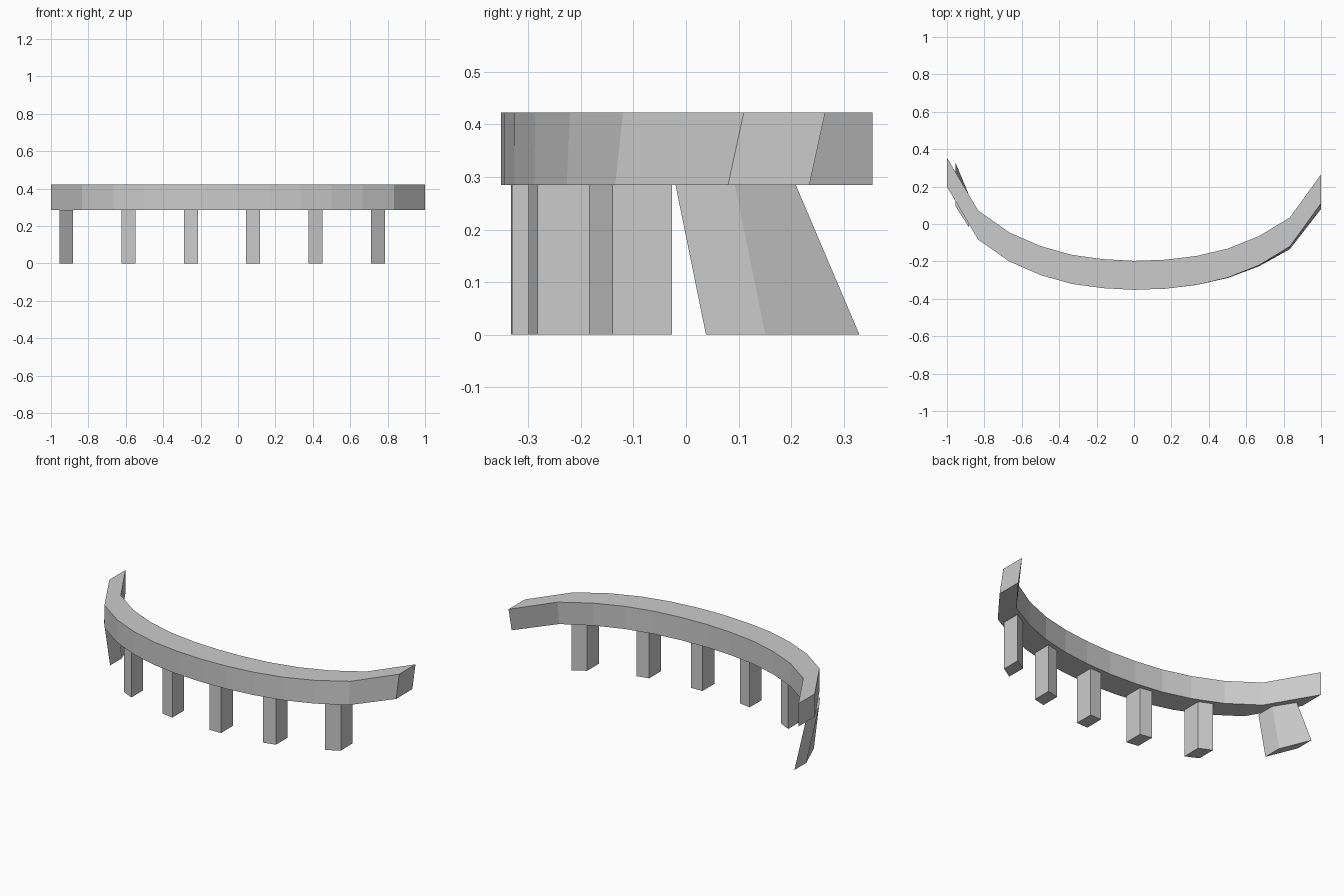
import bpy, bmesh

cube = bpy.data.objects.get("Cube")
if cube:
    bpy.data.objects.remove(cube, do_unlink=True)

# Single plain grey material
grey = bpy.data.materials.new("light_grey")
grey.use_nodes = True
colour = (0.6, 0.6, 0.6, 1)
grey.diffuse_color = colour
grey.node_tree.nodes["Principled BSDF"].inputs["Base Color"].default_value = colour

BAR_BOTTOM, BAR_TOP, BAR_DEPTH = 0.285, 0.423, 0.155
LEG_DEPTH, LEG_HALF = 0.113, 0.037

# Front edge of the arc, at even steps from the right end to the left end
ARC = [0.2, -0.083, -0.2, -0.273, -0.32, -0.343, -0.352,
       -0.346, -0.326, -0.287, -0.221, -0.12, 0.11]


def loft(name, sections):
    """Join four-sided sections into one closed, flat-faced solid."""
    bm = bmesh.new()
    rings = [[bm.verts.new(p) for p in s] for s in sections]
    for a, b in zip(rings, rings[1:]):
        for i in range(4):
            j = (i + 1) % 4
            bm.faces.new((a[i], a[j], b[j], b[i]))
    bm.faces.new(rings[0])
    bm.faces.new(rings[-1])
    bmesh.ops.recalc_face_normals(bm, faces=bm.faces)
    mesh = bpy.data.meshes.new(name)
    bm.to_mesh(mesh)
    bm.free()
    mesh.materials.append(grey)
    obj = bpy.data.objects.new(name, mesh)
    bpy.context.collection.objects.link(obj)
    return obj


# Curved bar, its underside tucked in slightly towards the left end
sections = []
for i, y in enumerate(ARC):
    x = i / 6 - 1
    low = y - 0.03 * max(x, 0) ** 4
    sections.append([(x, low, BAR_BOTTOM), (x, low + BAR_DEPTH, BAR_BOTTOM),
                     (x, y + BAR_DEPTH, BAR_TOP), (x, y, BAR_TOP)])
loft("curved_bar", sections)


# Legs: centre x, front y of both sides at the top, then at the foot
LEGS = [
    (-0.918, (0.096, -0.02), (0.217, 0.038)),
    (-0.585, (-0.2, -0.235), (-0.2, -0.235)),
    (-0.252, (-0.308, -0.32), (-0.308, -0.32)),
    (0.081, (-0.333, -0.331), (-0.333, -0.331)),
    (0.414, (-0.3, -0.283), (-0.3, -0.283)),
    (0.748, (-0.185, -0.14), (-0.185, -0.14)),
]
for n, (x, top, foot) in enumerate(LEGS, 1):
    rings = []
    for z, (ya, yb) in ((0, foot), (BAR_BOTTOM, top)):
        xa, xb = x - LEG_HALF, x + LEG_HALF
        rings.append([(xa, ya, z), (xb, yb, z),
                      (xb, yb + LEG_DEPTH, z), (xa, ya + LEG_DEPTH, z)])
    loft(f"leg_{n}", rings)
